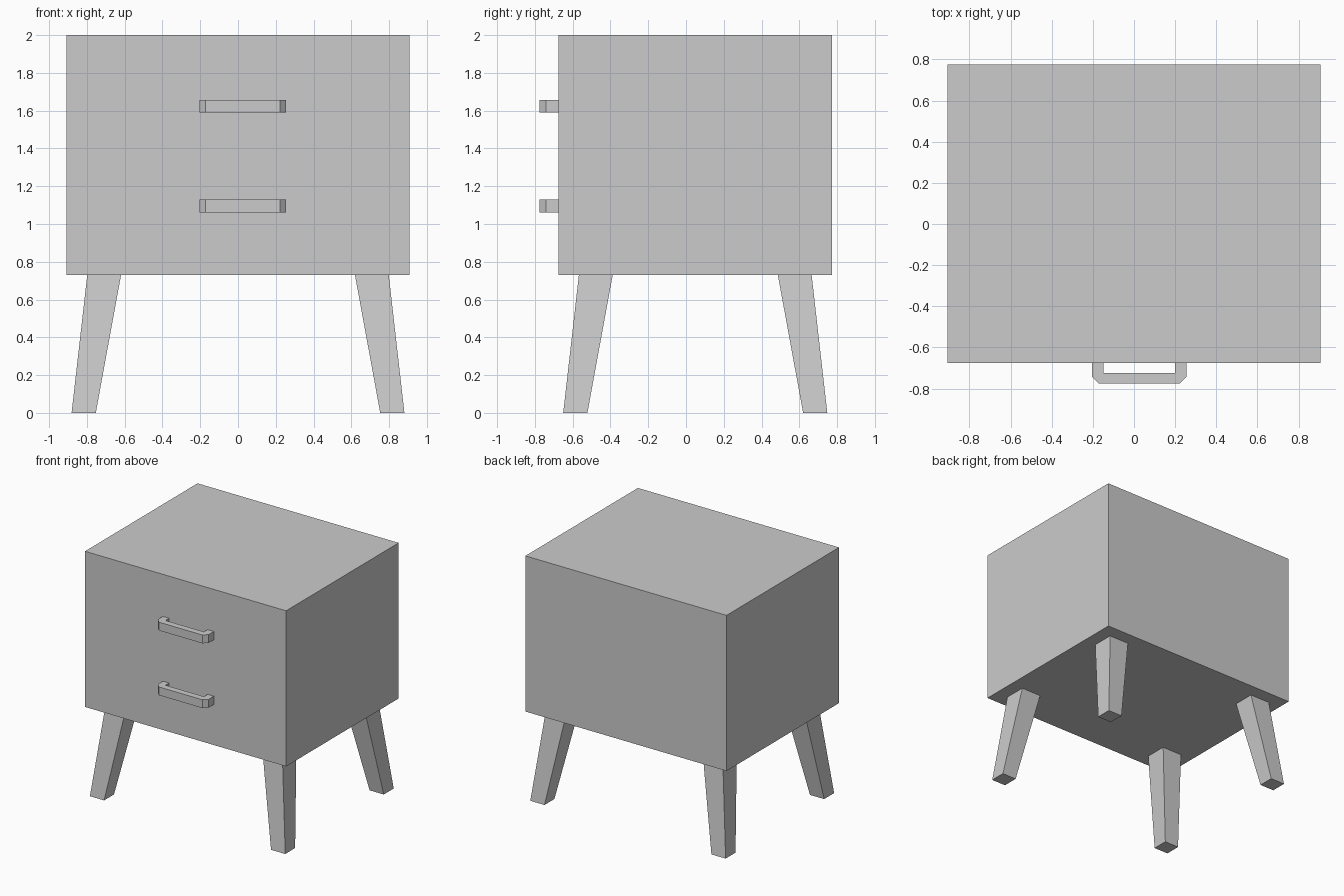
import bpy

if "Cube" in bpy.data.objects:
    bpy.data.objects.remove(bpy.data.objects["Cube"])


def make_prism(name, bottom, top):
    """Closed solid joining two matching counter-clockwise outlines."""
    n = len(bottom)
    faces = [tuple(reversed(range(n))), tuple(range(n, 2 * n))]
    faces += [(i, (i + 1) % n, n + (i + 1) % n, n + i) for i in range(n)]
    mesh = bpy.data.meshes.new(name)
    mesh.from_pydata(bottom + top, [], faces)
    mesh.update()
    obj = bpy.data.objects.new(name, mesh)
    bpy.context.collection.objects.link(obj)
    return obj


def rect(x0, x1, y0, y1, z):
    x0, x1 = sorted((x0, x1))
    y0, y1 = sorted((y0, y1))
    return [(x0, y0, z), (x1, y0, z), (x1, y1, z), (x0, y1, z)]


FRONT, BACK = -0.676, 0.774
BODY_BOTTOM, BODY_TOP = 0.731, 2.0
MID_Y = (FRONT + BACK) / 2

# Cabinet body
make_prism("cabinet_body",
           rect(-0.907, 0.907, FRONT, BACK, BODY_BOTTOM),
           rect(-0.907, 0.907, FRONT, BACK, BODY_TOP))

# Splayed, tapered legs
for side, sx in (("left", -1), ("right", 1)):
    for end, sy in (("front", -1), ("back", 1)):
        foot = rect(sx * 0.753, sx * 0.881,
                    MID_Y + sy * 0.571, MID_Y + sy * 0.699, 0)
        head = rect(sx * 0.619, sx * 0.798,
                    MID_Y + sy * 0.437, MID_Y + sy * 0.616, BODY_BOTTOM)
        make_prism(f"{end}_{side}_leg", foot, head)

# Drawer handles: bracket outline with chamfered outer corners
L, R, OUT, INNER, CH, W = -0.204, 0.255, -0.775, -0.723, 0.033, 0.056
outline = [(L, FRONT), (L, OUT + CH), (L + CH, OUT), (R - CH, OUT),
           (R, OUT + CH), (R, FRONT), (R - W, FRONT), (R - W, INNER),
           (L + W, INNER), (L + W, FRONT)]
for name, z in (("lower_handle", 1.095), ("upper_handle", 1.623)):
    make_prism(name,
               [(x, y, z - 0.034) for x, y in outline],
               [(x, y, z + 0.034) for x, y in outline])
